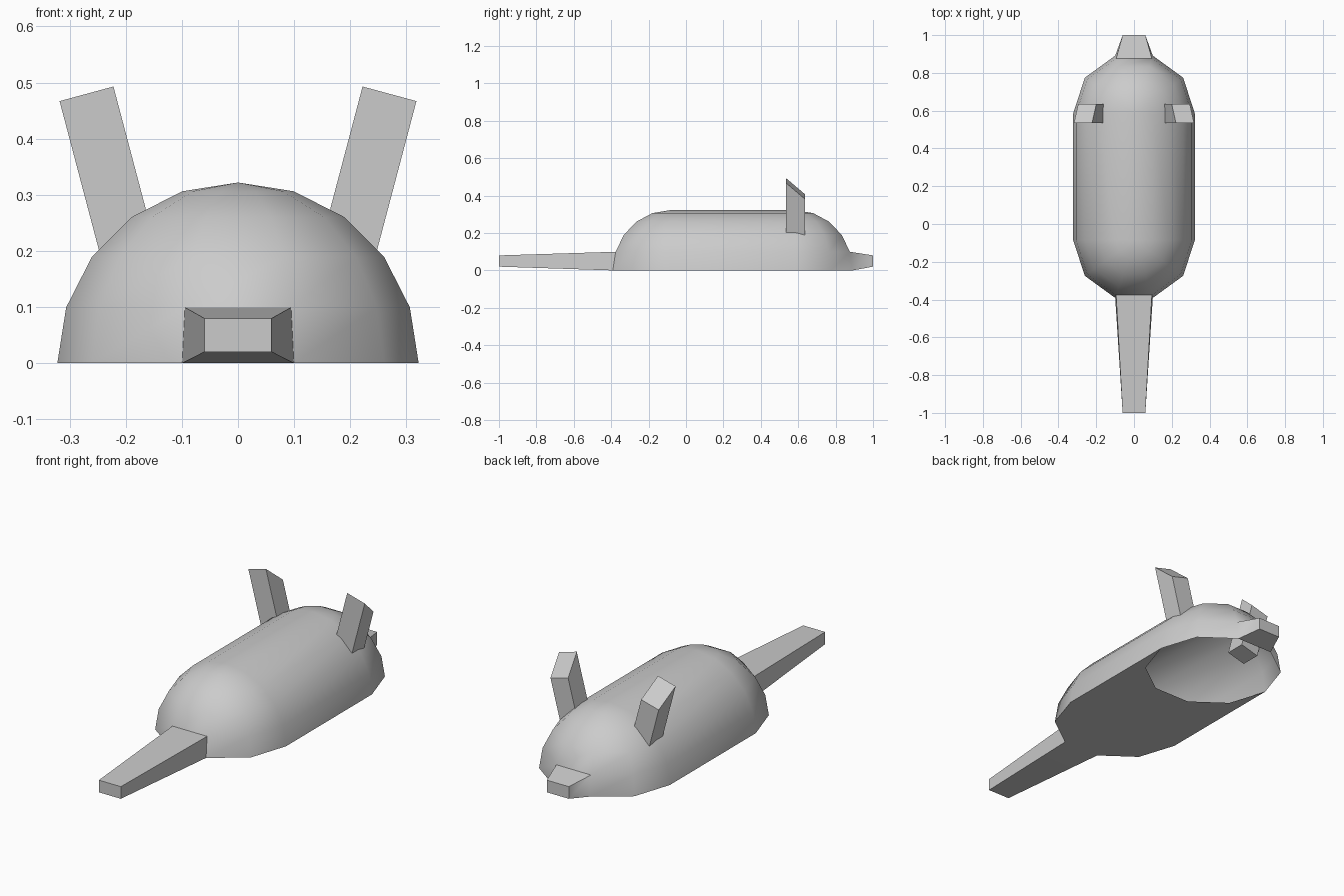
import bpy, bmesh
from math import sin, cos, pi, radians, tan
from mathutils import Vector

if "Cube" in bpy.data.objects:
    bpy.data.objects.remove(bpy.data.objects["Cube"])

R, SEG, RINGS = 0.322, 10, 5
Y_BACK, Y_FRONT = 0.585, -0.085


def finish(name, bm, angle=40):
    bmesh.ops.recalc_face_normals(bm, faces=bm.faces)
    me = bpy.data.meshes.new(name)
    bm.to_mesh(me)
    bm.free()
    ob = bpy.data.objects.new(name, me)
    bpy.context.collection.objects.link(ob)
    bpy.ops.object.select_all(action='DESELECT')
    ob.select_set(True)
    bpy.context.view_layer.objects.active = ob
    bpy.ops.object.shade_smooth_by_angle(angle=radians(angle))
    return ob


# Body: low-poly dome split in two halves and stretched along y
bm = bmesh.new()
half = SEG // 2
stops = [(i, Y_BACK) for i in range(half + 1)] + [(i, Y_FRONT) for i in range(half, SEG + 1)]
rings = []
for k in range(RINGS):
    e = k * pi / 2 / RINGS
    r = R * cos(e)
    rings.append([bm.verts.new((r * cos(2 * pi * i / SEG), y + r * sin(2 * pi * i / SEG), R * sin(e)))
                  for i, y in stops])
top_back = bm.verts.new((0, Y_BACK, R))
top_front = bm.verts.new((0, Y_FRONT, R))
n = len(stops)
ends = []
for k in range(RINGS):
    a = rings[k]
    for i in range(n):
        j = (i + 1) % n
        if k < RINGS - 1:
            f = bm.faces.new((a[i], a[j], rings[k + 1][j], rings[k + 1][i]))
            if k == 0 and i in (2, 8):
                ends.append(f)
        elif i in (half, n - 1):
            pair = (top_front, top_back) if i == half else (top_back, top_front)
            bm.faces.new((a[i], a[j]) + pair)
        else:
            bm.faces.new((a[i], a[j], top_back if i < half else top_front))

# Underside: strips that leave a round opening below the rear dome
front = rings[0][half + 1:]
rear = [bm.verts.new((v.co.x, v.co.y + Y_BACK - Y_FRONT, 0)) for v in front[1:-1]]
rear = [rings[0][half]] + rear + [rings[0][0]]
for i in range(half):
    bm.faces.new((front[i], rear[i], rear[i + 1], front[i + 1]))
bmesh.ops.recalc_face_normals(bm, faces=bm.faces)

# Short and long snouts drawn out of the end faces
for f in ends:
    y = 1 if f.calc_center_median().y > 0.3 else -1
    res = bmesh.ops.extrude_discrete_faces(bm, faces=[f])
    for v in res['faces'][0].verts:
        v.co = Vector((0.06 if v.co.x > 0 else -0.06, y, 0.08 if v.co.z > 0.05 else 0.02))
finish("body", bm)


# Ears: slanted-top posts leaning outward, sunk into the dome
def ear(name, s):
    bm = bmesh.new()
    bmesh.ops.create_cube(bm, size=1)
    lean = tan(radians(14.8))
    for v in bm.verts:
        outer, back, top = v.co.x > 0, v.co.y > 0, v.co.z > 0
        z = (0.467 if outer else 0.493) - (0.085 if back else 0)
        x = 0.318 if outer else 0.222
        z0 = 0.142 if outer else 0.168
        xb = x - lean * ((0.467 if outer else 0.493) - (z if top else z0))
        v.co = Vector((s * xb, 0.635 if back else 0.535, z if top else z0))
    finish(name, bm, 30)


ear("right_ear", 1)
ear("left_ear", -1)
